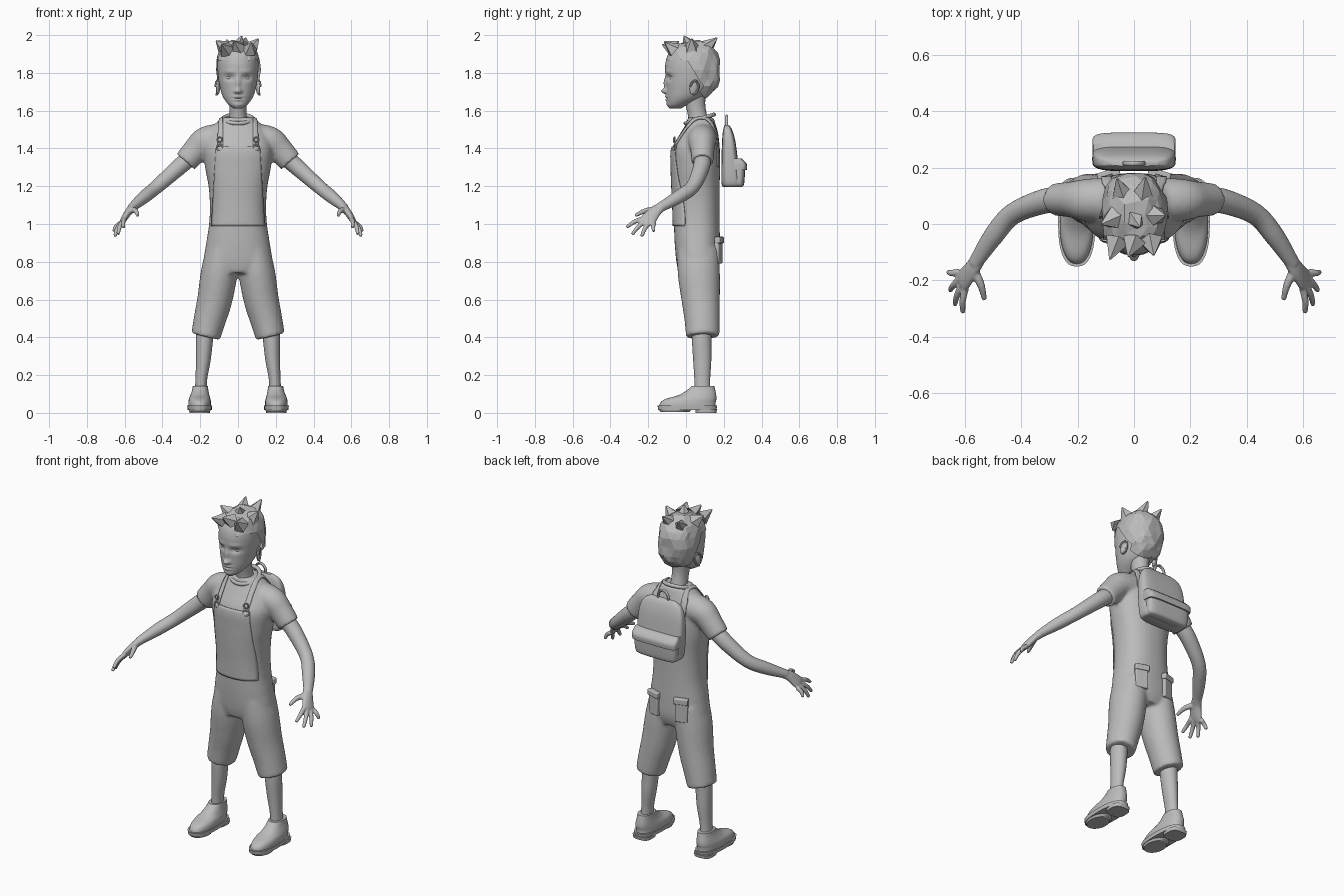
import bpy, bmesh, math, random
from mathutils import Vector, Matrix

random.seed(4)
if "Cube" in bpy.data.objects:
    bpy.data.objects.remove(bpy.data.objects["Cube"])

grey = bpy.data.materials.new("clay_grey")
grey.use_nodes = True
grey.diffuse_color = (0.5, 0.5, 0.5, 1)
grey.node_tree.nodes["Principled BSDF"].inputs["Base Color"].default_value = (0.5, 0.5, 0.5, 1)
X, Y, Z = Vector((1, 0, 0)), Vector((0, 1, 0)), Vector((0, 0, 1))


def spline(rows, n):
    """Catmull-Rom through rows of numbers."""
    out = []
    for i in range(len(rows) - 1):
        quad = [rows[max(0, min(len(rows) - 1, i + k))] for k in (-1, 0, 1, 2)]
        for s in range(n):
            t = s / n
            out.append([b + 0.5 * t * (c - a + t * (2 * a - 5 * b + 4 * c - d + t * (3 * (b - c) + d - a)))
                        for a, b, c, d in zip(*quad)])
    return out + [list(rows[-1])]


def loft(bm, rows, seg=24, n=5, flat=False, p=2.0, side=1):
    """Skin superellipse rings given as (x, y, z, radius, radius)."""
    pts = spline(rows, n)
    mid = [Vector((r[0] * side, r[1], r[2])) for r in pts]
    rings = []
    for i, c in enumerate(mid):
        t = Z if flat else (mid[min(i + 1, len(mid) - 1)] - mid[max(i - 1, 0)]).normalized()
        u = Y.cross(t).normalized()
        v = t.cross(u)
        ring = []
        for k in range(seg):
            co, si = math.cos(math.tau * k / seg), math.sin(math.tau * k / seg)
            ex, ey = [math.copysign(abs(q) ** (2 / p), q) for q in (co, si)]
            ring.append(bm.verts.new(c + u * ex * pts[i][3] + v * ey * pts[i][4]))
        rings.append(ring)
    for a, b in zip(rings, rings[1:]):
        for k in range(seg):
            m = (k + 1) % seg
            bm.faces.new((a[k], a[m], b[m], b[k]))
    bm.faces.new(rings[0][::-1])
    bm.faces.new(rings[-1])


def finish(bm, name, smooth=True, angle=40):
    bmesh.ops.recalc_face_normals(bm, faces=bm.faces)
    mesh = bpy.data.meshes.new(name)
    bm.to_mesh(mesh)
    bm.free()
    mesh.materials.append(grey)
    ob = bpy.data.objects.new(name, mesh)
    bpy.context.collection.objects.link(ob)
    if smooth:
        bpy.ops.object.select_all(action='DESELECT')
        ob.select_set(True)
        bpy.context.view_layer.objects.active = ob
        bpy.ops.object.shade_smooth_by_angle(angle=math.radians(angle))
    return ob


def blend(ob, voxel, rounds):
    """Fuse overlapping lofts into one soft skin."""
    mod = ob.modifiers.new("fuse", 'REMESH')
    mod.mode, mod.voxel_size, mod.use_smooth_shade = 'VOXEL', voxel, True
    mod = ob.modifiers.new("soften", 'SMOOTH')
    mod.factor, mod.iterations = 0.5, rounds


# Clothes: torso, sleeves and short trousers
bm = bmesh.new()
loft(bm, [(0, .062, .74, .12, .1), (0, .064, .8, .178, .115), (0, .06, .9, .168, .12),
          (0, .057, 1, .153, .121), (0, .055, 1.1, .149, .122), (0, .053, 1.2, .156, .125),
          (0, .053, 1.3, .174, .128), (0, .053, 1.4, .182, .126), (0, .07, 1.48, .155, .1),
          (0, .078, 1.53, .12, .078), (0, .078, 1.565, .08, .068)], flat=True, p=2.3, seg=40)
for s in (1, -1):
    loft(bm, [(.08, .085, 1.455, .08, .08), (.17, .085, 1.44, .076, .075),
              (.22, .087, 1.395, .069, .064), (.277, .087, 1.33, .063, .058)], side=s)
    loft(bm, [(.085, .065, .86, .085, .11), (.1, .068, .74, .097, .112), (.123, .078, .6, .093, .102),
              (.148, .085, .5, .086, .094), (.171, .089, .405, .078, .089)], side=s)
clothes = finish(bm, "shirt_and_dungarees")
blend(clothes, .01, 5)

# Arms and hands
bm = bmesh.new()
tips = [(.606, -.314, .983), (.635, -.285, .945), (.652, -.235, .935), (.658, -.17, .96)]
for s in (1, -1):
    loft(bm, [(.25, .087, 1.355, .046, .046), (.32, .08, 1.295, .044, .044), (.43, .035, 1.197, .037, .038),
              (.5, -.045, 1.14, .034, .036), (.565, -.142, 1.085, .022, .026)], side=s)
    loft(bm, [(.55, -.122, 1.095, .023, .026), (.575, -.16, 1.07, .02, .033),
              (.602, -.195, 1.03, .017, .041), (.612, -.21, 1.013, .012, .036)], side=s)
    for i, tip in enumerate(tips):
        base = Vector((.597, -.225, 1.03)).lerp(Vector((.62, -.17, 1.005)), i / 3)
        knuckle = base.lerp(Vector(tip), .5) + Vector((.006, -.004, .005))
        loft(bm, [(*base, .013, .013), (*knuckle, .012, .012), (*tip, .009, .009)], seg=12, side=s)
    loft(bm, [(.57, -.16, 1.075, .018, .018), (.543, -.215, 1.07, .014, .014),
              (.53, -.268, 1.045, .009, .009)], seg=12, side=s)
blend(finish(bm, "arms_and_hands"), .005, 2)

# Lower legs
bm = bmesh.new()
for s in (1, -1):
    loft(bm, [(.172, .085, .47, .048, .052), (.178, .083, .38, .045, .051), (.184, .086, .28, .039, .048),
              (.194, .086, .18, .031, .042), (.198, .088, .1, .032, .042)], side=s)
finish(bm, "lower_legs")

# Shoes with soles and heels
bm = bmesh.new()
for s in (1, -1):
    loft(bm, [(.203, .007, .03, .06, .15), (.203, .011, .055, .06, .146), (.203, .027, .074, .057, .134),
              (.202, .06, .094, .05, .1), (.2, .08, .12, .043, .075), (.199, .09, .142, .04, .06)],
         flat=True, p=2.3, side=s, seg=36)
finish(bm, "shoe_uppers")
bm = bmesh.new()
for s in (1, -1):
    loft(bm, [(.203, .007, .016, .064, .154), (.203, .007, .038, .066, .158)],
         flat=True, p=2.5, side=s, seg=36, n=1)
    loft(bm, [(.203, .105, 0, .054, .055), (.203, .107, .02, .056, .057)], flat=True, p=3, side=s, n=1)
    loft(bm, [(.203, -.06, .004, .053, .075), (.203, -.055, .02, .06, .09)], flat=True, side=s, n=1)
finish(bm, "shoe_soles")

# Neck and collar
bm = bmesh.new()
loft(bm, [(0, .075, 1.5, .056, .058), (0, .062, 1.57, .046, .051), (0, .05, 1.63, .046, .052),
          (0, .045, 1.7, .055, .06)], flat=True)
finish(bm, "neck")
bpy.ops.mesh.primitive_torus_add(major_segments=40, minor_segments=10, major_radius=.078, minor_radius=.011,
                                 location=(0, .073, 1.556), rotation=(.3, 0, 0))
collar = bpy.context.object
collar.name = "shirt_collar"
collar.data.materials.append(grey)
bpy.ops.object.shade_smooth()

# Head, with the face pressed and pulled by soft brushes (x, z, width, height, depth)
bm = bmesh.new()
loft(bm, [(0, -.055, 1.612, .022, .032), (0, -.043, 1.632, .05, .055), (0, -.008, 1.67, .078, .094),
          (0, .015, 1.72, .095, .119), (0, .021, 1.78, .105, .128), (0, .025, 1.85, .108, .134),
          (0, .03, 1.91, .098, .118), (0, .035, 1.95, .06, .07)], seg=96, n=10, flat=True, p=2.1)
brushes = [(0, 1.703, .015, .015, -.026), (0, 1.745, .012, .032, -.013), (.045, 1.775, .025, .015, .014),
           (.045, 1.806, .033, .011, -.005), (0, 1.674, .025, .007, -.008), (0, 1.658, .02, .007, -.008),
           (0, 1.666, .026, .003, .005), (.014, 1.702, .008, .008, -.009), (0, 1.63, .025, .014, -.005)]
for v in bm.verts:
    if v.co.y < 0:
        x, z = abs(v.co.x), v.co.z
        v.co.y += sum(d * math.exp(-((x - bx) / w) ** 2 - ((z - bz) / h) ** 2) for bx, bz, w, h, d in brushes)
finish(bm, "head", angle=70)

# Eyes and ears
bm = bmesh.new()
for s in (1, -1):
    bmesh.ops.create_uvsphere(bm, u_segments=20, v_segments=12, radius=.019,
                              matrix=Matrix.Translation((s * .045, -.066, 1.775)))
finish(bm, "eyes")
bm = bmesh.new()
for s in (1, -1):
    place = Matrix.Translation((s * .106, .042, 1.722)) @ Matrix.Rotation(s * .35, 4, 'Z') \
        @ Matrix.Rotation(-.2, 4, 'X')
    bmesh.ops.create_uvsphere(bm, u_segments=20, v_segments=12, radius=1,
                              matrix=place @ Matrix.Diagonal((.009, .023, .04, 1)))
    rim = [(.006, .023 * math.cos(a), .038 * math.sin(a)) for a in (-1.6, -.8, 0, .8, 1.6, 2.4, 3.1)]
    for a, b in zip(rim, rim[1:]):
        a, b = [place @ Vector((s * q[0], q[1], q[2])) for q in (a, b)]
        loft(bm, [(*a, .006, .006), (*b, .006, .006)], seg=8, n=1)
finish(bm, "ears")

# Faceted hair: a boxy jittered shell trimmed along the hairline, plus tufts
bm = bmesh.new()
bmesh.ops.create_icosphere(bm, subdivisions=3, radius=1)
for v in bm.verts:
    q = [math.copysign(abs(c) ** .8, c) * random.uniform(.95, 1.06) for c in v.co]
    v.co = (q[0] * .115, .038 + q[1] * .14, 1.815 + q[2] * .155)
trim = []
for f in bm.faces:
    c = f.calc_center_median()
    if c.z < 1.87 - .2 * max(0, min(1, (c.y - .03) / .07)):
        trim.append(f)
bmesh.ops.delete(bm, geom=trim, context='FACES')
tufts = [((-.06, -.06, 1.92), (-.085, -.125, 1.95)), ((.0, -.06, 1.93), (-.02, -.115, 1.965)),
         ((.06, -.06, 1.92), (.07, -.11, 1.96)), ((-.07, .02, 1.93), (-.115, .0, 1.97)),
         ((.07, .03, 1.93), (.11, .03, 1.98)), ((.03, .1, 1.93), (.04, .165, 1.985)),
         ((-.04, .1, 1.92), (-.06, .16, 1.975)), ((0, .02, 1.94), (.02, -.01, 1.995))]
for base, tip in tufts:
    base, tip = Vector(base), Vector(tip)
    d = tip - base
    bmesh.ops.create_cone(bm, segments=5, radius1=.045, radius2=.004, depth=d.length, cap_ends=True,
                          matrix=Matrix.Translation((base + tip) / 2) @ d.to_track_quat('Z', 'Y').to_matrix().to_4x4())
finish(bm, "hair", smooth=False)

# Backpack, front pocket, flap and carrying loop
bm = bmesh.new()
loft(bm, [(0, .24, 1.197, .115, .04), (0, .24, 1.215, .138, .052), (0, .232, 1.33, .148, .044),
          (0, .226, 1.44, .143, .035), (0, .22, 1.5, .122, .023), (0, .216, 1.525, .085, .01)],
     flat=True, p=4, seg=48)
finish(bm, "backpack_body", angle=60)
bm = bmesh.new()
loft(bm, [(0, .272, 1.197, .115, .025), (0, .274, 1.215, .134, .034), (0, .278, 1.3, .14, .036)],
     flat=True, p=4, seg=48)
loft(bm, [(0, .276, 1.285, .146, .046), (0, .276, 1.318, .148, .046), (0, .264, 1.348, .144, .03)],
     flat=True, p=5, seg=48)
finish(bm, "backpack_pocket", angle=60)
bm = bmesh.new()
loft(bm, [(x, .215, z, .007, .009) for x, z in
          ((-.034, 1.5), (-.03, 1.55), (0, 1.572), (.03, 1.55), (.034, 1.5))], seg=10)
finish(bm, "backpack_loop")

# Dungaree straps wrapped over the shoulders
bm = bmesh.new()
path = spline([(-.08, 1.42), (-.03, 1.5), (.05, 1.57), (.12, 1.57), (.2, 1.45), (.2, 1.3)], 6)
for s in (1, -1):
    rows = [[bm.verts.new((s * (.1 + k * .011), y, z)) for k in (-1.5, -.5, .5, 1.5)] for y, z in path]
    for a, b in zip(rows, rows[1:]):
        for k in range(3):
            bm.faces.new((a[k], a[k + 1], b[k + 1], b[k]))
straps = finish(bm, "shoulder_straps")

# Bib panel on the chest
bm = bmesh.new()
bmesh.ops.create_grid(bm, x_segments=24, y_segments=32, size=1)
for v in bm.verts:
    x, t = v.co.x, v.co.y
    v.co = (x * (.128 - .012 * t), -.3, 1.2 + .21 * t)
bib = finish(bm, "bib_panel")
for ob, method in ((straps, 'NEAREST_SURFACEPOINT'), (bib, 'PROJECT')):
    mod = ob.modifiers.new("wrap", 'SHRINKWRAP')
    mod.target, mod.wrap_method, mod.offset = clothes, method, .004
    mod.use_project_y = True
    mod = ob.modifiers.new("thickness", 'SOLIDIFY')
    mod.thickness, mod.offset = .006, 0

# Buckles and back pocket flaps
for s, name in ((1, "left"), (-1, "right")):
    for z, r in ((1.447, .013), (1.405, .017)):
        bpy.ops.mesh.primitive_torus_add(major_segments=20, minor_segments=8, major_radius=r, minor_radius=.004,
                                         location=(s * .097, -.062, z), rotation=(math.pi / 2 - .15, 0, s * .25))
        bpy.context.object.name = name + "_buckle_ring"
        bpy.context.object.data.materials.append(grey)
        bpy.ops.object.shade_smooth()
    for z, h, w, y in ((.915, .035, .082, .176), (.85, .12, .072, .169)):
        bm = bmesh.new()
        bmesh.ops.create_cube(bm, size=1, matrix=Matrix.Translation((s * .09, y, z))
                              @ Matrix.Rotation(-s * .3, 4, 'Z') @ Matrix.Diagonal((w, .03, h, 1)))
        pocket = finish(bm, name + ("_pocket_flap" if h < .1 else "_back_pocket"))
        mod = pocket.modifiers.new("round", 'BEVEL')
        mod.width, mod.segments = .006, 3
